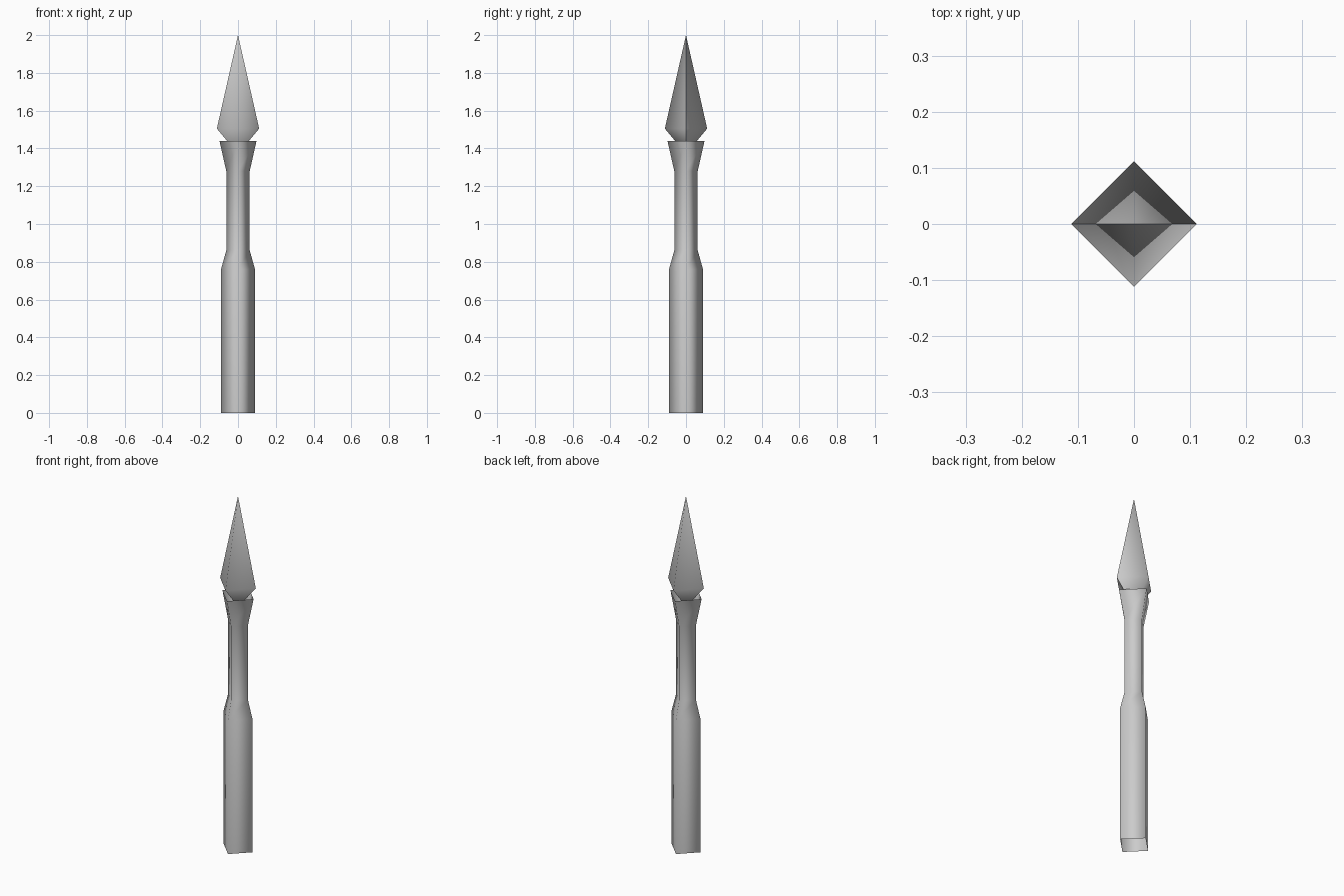
import bpy, bmesh, math

cube = bpy.data.objects.get("Cube")
if cube:
    bpy.data.objects.remove(cube, do_unlink=True)

grey = bpy.data.materials.new("plain_grey")
grey.use_nodes = True
colour = (0.6, 0.6, 0.6, 1)
grey.diffuse_color = colour
grey.node_tree.nodes["Principled BSDF"].inputs["Base Color"].default_value = colour


def diamond_loft(name, profile, sharp_sides=False):
    """Loft a four-sided skin through (radius, height) pairs; zero radius is a point."""
    bm = bmesh.new()
    rings = []
    for radius, z in profile:
        if radius == 0:
            rings.append([bm.verts.new((0, 0, z))] * 4)
        else:
            rings.append([bm.verts.new((radius * math.cos(i * math.pi / 2),
                                        radius * math.sin(i * math.pi / 2), z))
                          for i in range(4)])
    for low, high in zip(rings, rings[1:]):
        for i in range(4):
            j = (i + 1) % 4
            corners = dict.fromkeys((low[i], low[j], high[j], high[i]))
            bm.faces.new(list(corners)).smooth = True
    # Crisp blade edges along the left and right
    if sharp_sides:
        for edge in bm.edges:
            if all(abs(v.co.y) < 1e-4 for v in edge.verts):
                edge.smooth = False
    mesh = bpy.data.meshes.new(name)
    bm.to_mesh(mesh)
    bm.free()
    mesh.materials.append(grey)
    obj = bpy.data.objects.new(name, mesh)
    bpy.context.collection.objects.link(obj)
    return obj


# Hollow shaft: thick grip, slim neck, flared socket
diamond_loft("shaft", [(0.09, 0), (0.09, 0.76), (0.062, 0.86),
                       (0.062, 1.28), (0.098, 1.44)])

# Pointed head whose lower point sits inside the socket
diamond_loft("spear_head", [(0, 1.37), (0.112, 1.505), (0, 2.0)], sharp_sides=True)
